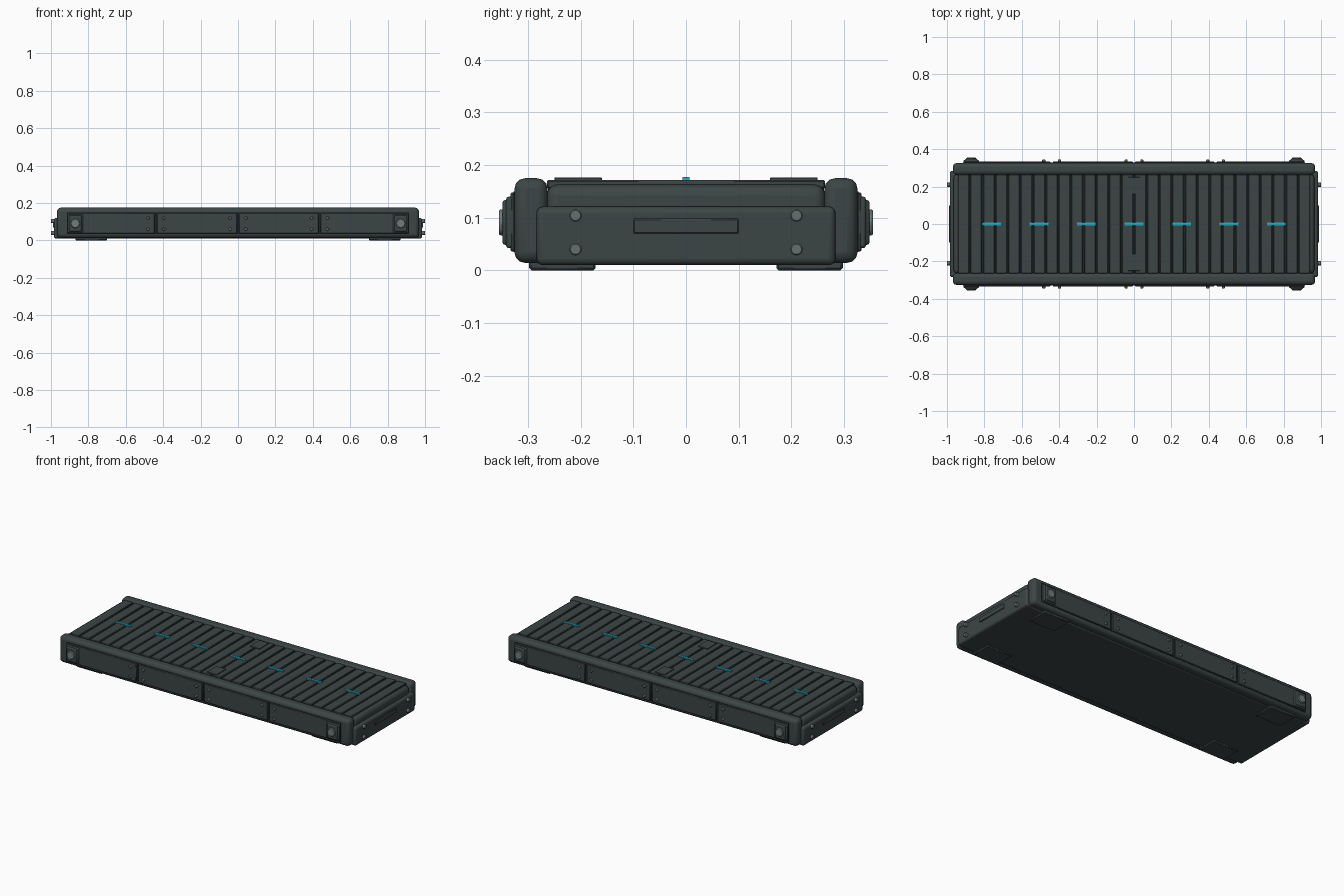
import bpy
import math
from mathutils import Vector

if "Cube" in bpy.data.objects:
    bpy.data.objects.remove(bpy.data.objects["Cube"], do_unlink=True)


def material(name, colour):
    m = bpy.data.materials.new(name)
    m.use_nodes = True
    m.diffuse_color = (*colour, 1)
    m.node_tree.nodes["Principled BSDF"].inputs["Base Color"].default_value = (*colour, 1)
    return m


BODY = material("dark green grey", (0.045, 0.06, 0.06))
DARK = material("groove black", (0.012, 0.016, 0.016))
METAL = material("bolt grey", (0.13, 0.16, 0.16))
LENS = material("lens grey", (0.16, 0.2, 0.2))
CYAN = material("cyan marker", (0.015, 0.45, 0.58))


def finish(name, mat, bevel, segments):
    ob = bpy.context.object
    ob.name = name
    ob.data.materials.append(mat)
    bpy.ops.object.transform_apply(location=False, rotation=True, scale=True)
    if bevel:
        mod = ob.modifiers.new("Bevel", "BEVEL")
        mod.width = bevel
        mod.segments = segments
        mod.limit_method = "ANGLE"
    bpy.ops.object.shade_smooth_by_angle(angle=math.radians(35))
    return ob


def box(name, lo, hi, mat=BODY, bevel=0.0, segments=2):
    lo, hi = Vector(lo), Vector(hi)
    bpy.ops.mesh.primitive_cube_add(size=1, location=(lo + hi) / 2)
    bpy.context.object.scale = hi - lo
    return finish(name, mat, bevel, segments)


def disc(name, centre, radius, depth, axis, mat, sides=10, bevel=0.002):
    bpy.ops.mesh.primitive_cylinder_add(vertices=sides, radius=radius, depth=depth, location=centre)
    turn = math.pi / 2
    bpy.context.object.rotation_euler = (0, turn, 0) if axis == "x" else (turn, 0, 0)
    return finish(name, mat, bevel, 1)


def side_box(name, side, x0, x1, y0, y1, z0, z1, **kw):
    """Box on the front (-1) or back (1) side."""
    a, b = sorted((side * y0, side * y1))
    return box(name, (x0, a, z0), (x1, b, z1), **kw)


# Chassis, belt bed and the slats across it
box("chassis", (-0.96, -0.285, 0.01), (0.96, 0.285, 0.12), bevel=0.012)
box("belt_bed", (-0.965, -0.265, 0.06), (0.965, 0.265, 0.163), bevel=0.022, segments=4)
box("groove_bed", (-0.94, -0.262, 0.15), (0.94, 0.262, 0.1645), mat=DARK)
PITCH = 0.0675
for i in range(28):
    x = (i - 13.5) * PITCH
    box("belt_slat", (x - 0.0295, -0.264, 0.155), (x + 0.0295, 0.264, 0.172), bevel=0.003, segments=1)

# Cyan centre markers
for i in range(-3, 4):
    x = i * 0.254
    box("centre_marker", (x - 0.05, -0.007, 0.168), (x + 0.05, 0.007, 0.177), mat=CYAN)

for side in (-1, 1):
    where = "front" if side < 0 else "back"
    # Long side rail
    side_box(where + "_rail", side, -0.968, 0.968, 0.263, 0.326, 0.014, 0.175, bevel=0.02, segments=3)
    side_box(where + "_rail_recess", side, -0.915, 0.915, 0.32, 0.3275, 0.035, 0.15, mat=DARK)
    # Middle plates on the belt
    side_box(where + "_belt_plate", side, -0.032, 0.032, 0.16, 0.25, 0.168, 0.1765, bevel=0.001, segments=1)
    # Four panels with bolts beside each seam
    seams = (-0.918, -0.44, 0.0, 0.436, 0.918)
    for a, b in zip(seams, seams[1:]):
        side_box(where + "_panel", side, a + 0.006, b - 0.006, 0.315, 0.334, 0.036, 0.148, bevel=0.003, segments=1)
    for seam in seams[1:-1]:
        for x in (seam - 0.042, seam + 0.042):
            for z in (0.06, 0.12):
                disc("panel_bolt", (x, side * 0.336, z), 0.009, 0.016, "y", METAL)
    # Corner lamps and foot pads
    for end in (-1, 1):
        x = end * 0.87
        side_box("lamp_base", side, x - 0.041, x + 0.041, 0.32, 0.342, 0.042, 0.14, bevel=0.005)
        side_box("lamp_housing", side, x - 0.033, x + 0.033, 0.33, 0.349, 0.048, 0.134, bevel=0.006)
        disc("lamp_lens", (x, side * 0.346, 0.091), 0.026, 0.018, "y", LENS, sides=8, bevel=0.003)
        a, b = sorted((end * 0.70, end * 0.87))
        side_box("foot_pad", side, a, b, 0.172, 0.298, 0.0, 0.03, bevel=0.004, segments=1)

# End bumpers with name plate blank and bolts
for end in (-1, 1):
    where = "left" if end > 0 else "right"

    def end_box(name, x0, x1, y, z0, z1, **kw):
        a, b = sorted((end * x0, end * x1))
        return box(where + name, (a, -y, z0), (b, y, z1), **kw)

    end_box("_bumper", 0.93, 0.985, 0.284, 0.01, 0.121, bevel=0.012, segments=3)
    end_box("_end_plate", 0.97, 0.99, 0.1, 0.07, 0.098, bevel=0.002, segments=1)
    for y in (-0.21, 0.21):
        for z in (0.04, 0.104):
            disc("end_bolt", (end * 0.988, y, z), 0.012, 0.024, "x", METAL)
